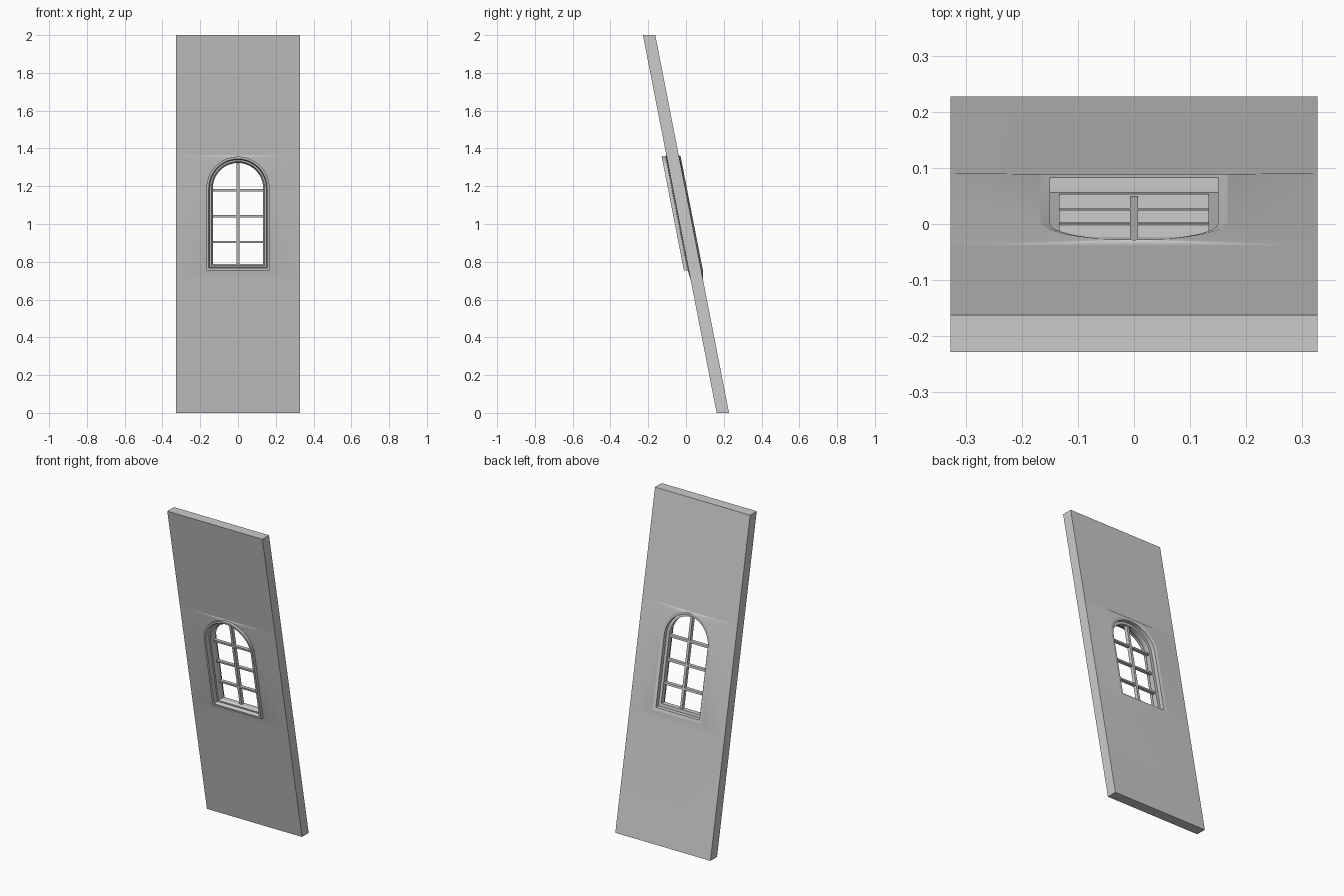
import bpy, bmesh, math

if "Cube" in bpy.data.objects:
    bpy.data.objects.remove(bpy.data.objects["Cube"])

HALF_W, THICK, HEIGHT = 0.327, 0.0655, 2.0   # wall slab
WIN_W, SILL, SPRING = 0.167, 0.755, 1.19     # window outline
SEG = 24                                      # arch segments


def lean(x, d, z):
    """Depth d behind the leaning front face -> world position."""
    return (x, 0.162 - 0.195 * z + d, z)


def outline(t):
    """Arched outline inset by t: bottom left, bottom right, then arch right to left."""
    r = WIN_W - t
    pts = [(-r, SILL + t), (r, SILL + t)]
    for i in range(SEG + 1):
        a = math.pi * i / SEG
        pts.append((r * math.cos(a), SPRING + r * math.sin(a)))
    return pts


def finish(name, bm):
    bmesh.ops.recalc_face_normals(bm, faces=bm.faces[:])
    me = bpy.data.meshes.new(name)
    bm.to_mesh(me)
    bm.free()
    ob = bpy.data.objects.new(name, me)
    bpy.context.collection.objects.link(ob)
    bpy.ops.object.select_all(action='DESELECT')
    ob.select_set(True)
    bpy.context.view_layer.objects.active = ob
    bpy.ops.object.shade_smooth_by_angle(angle=math.radians(30))
    return ob


def frame(name, profile):
    """Sweep a closed (inset, depth) profile round the arched outline."""
    bm = bmesh.new()
    loops = [[bm.verts.new(lean(x, d, z)) for x, z in outline(t)] for t, d in profile]
    for k, a in enumerate(loops):
        b = loops[(k + 1) % len(loops)]
        for i in range(len(a)):
            j = (i + 1) % len(a)
            bm.faces.new((a[i], a[j], b[j], b[i]))
    return finish(name, bm)


def bar(name, x0, x1, z0, z1, d0=0.018, d1=0.041):
    bm = bmesh.new()
    bmesh.ops.create_cube(bm, size=1)
    for v in bm.verts:
        v.co = lean(x1 if v.co.x > 0 else x0, d1 if v.co.y > 0 else d0,
                    z1 if v.co.z > 0 else z0)
    return finish(name, bm)


# Leaning wall, swelling slightly towards the window opening
bm = bmesh.new()
levels = [0.0, 0.705, 1.365, HEIGHT]
sides = []
for d, swell in ((0, -0.006), (THICK, 0.009)):
    L = [bm.verts.new(lean(-HALF_W, d, z)) for z in levels]
    R = [bm.verts.new(lean(HALF_W, d, z)) for z in levels]
    O = [bm.verts.new(lean(x, d + swell, z)) for x, z in outline(0)]
    arch, mid = O[2:], SEG // 2
    for i in (0, 2):
        bm.faces.new((L[i], R[i], R[i + 1], L[i + 1]))
    bm.faces.new((L[1], R[1], O[1], O[0]))
    for S, low, spring in ((L, O[0], arch[-1]), (R, O[1], arch[0])):
        bm.faces.new((S[1], S[2], spring))
        bm.faces.new((S[1], spring, low))
    for i in range(SEG):
        bm.faces.new(((R if i < mid else L)[2], arch[i], arch[i + 1]))
    bm.faces.new((L[2], R[2], arch[mid]))
    sides.append((L, R, O))
(L0, R0, O0), (L1, R1, O1) = sides
for a, b in ((L0, L1), (R0, R1)):
    for i in range(3):
        bm.faces.new((a[i], a[i + 1], b[i + 1], b[i]))
for i in (0, 3):
    bm.faces.new((L0[i], R0[i], R1[i], L1[i]))
for i in range(len(O0)):
    j = (i + 1) % len(O0)
    bm.faces.new((O0[i], O0[j], O1[j], O1[i]))
finish("wall", bm)

# Projecting outer casing and recessed sash
frame("window_casing", [(0, -0.026), (0.012, -0.026), (0.017, -0.016),
                        (0.017, 0.071), (0, 0.0745)])
frame("window_sash", [(0.0165, 0.002), (0.026, 0.002), (0.034, 0.016),
                      (0.034, 0.045), (0.0165, 0.045)])

# Glazing bars
bar("vertical_glazing_bar", -0.0075, 0.0075, SILL + 0.03, SPRING + 0.137)
for n, z in enumerate((0.905, 1.041, 1.178)):
    bar(f"horizontal_glazing_bar_{n + 1}", -0.136, 0.136, z - 0.006, z + 0.006,
        0.0185, 0.0405)
